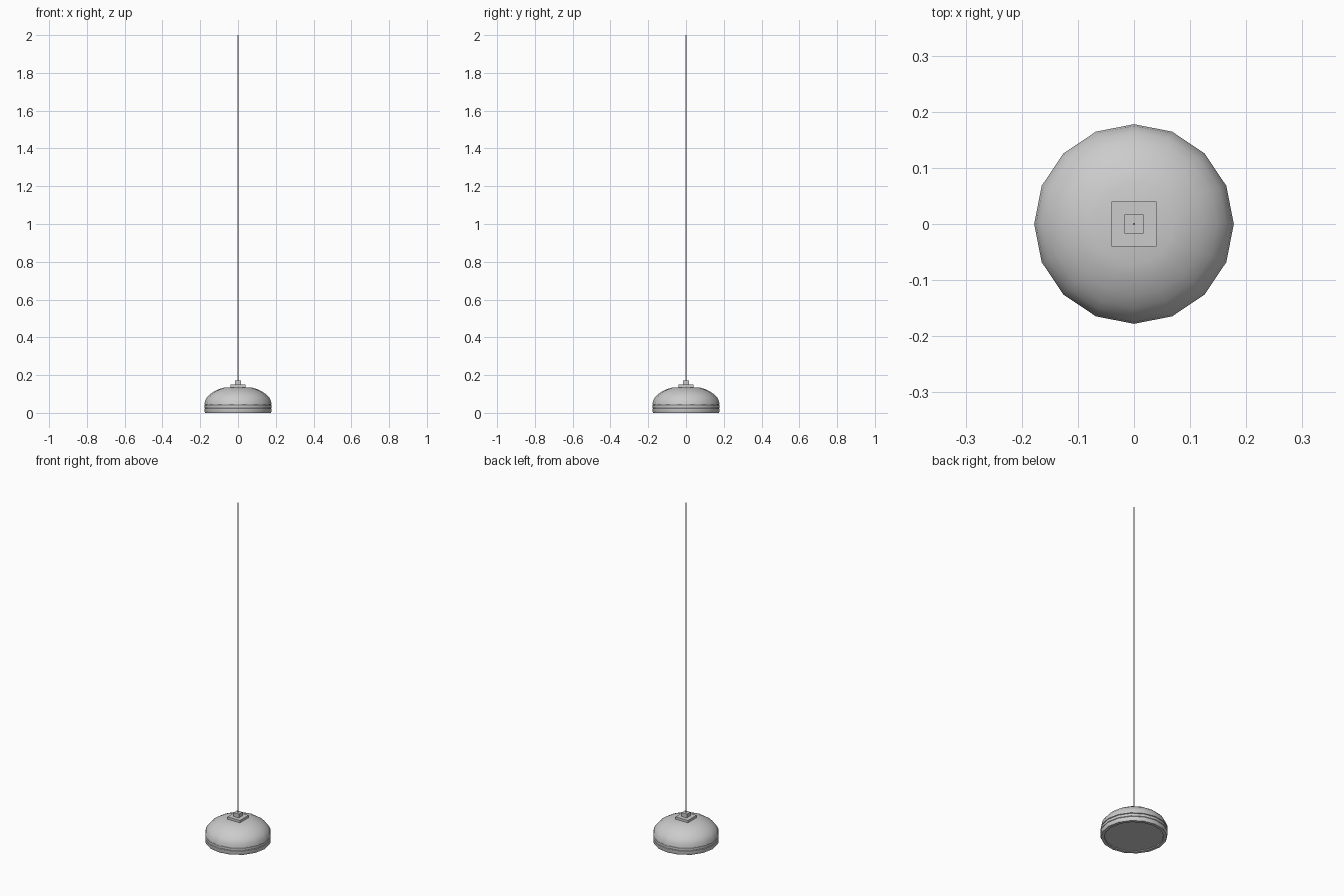
import bpy, bmesh, math

if "Cube" in bpy.data.objects:
    bpy.data.objects.remove(bpy.data.objects["Cube"])

SIDES = 16


def lathe(name, profile):
    """Spin an (r, z) profile around z; r = 0 ends are merged to a point."""
    bm = bmesh.new()
    verts = [bm.verts.new((r, 0, z)) for r, z in profile]
    edges = [bm.edges.new(p) for p in zip(verts, verts[1:])]
    bmesh.ops.spin(bm, geom=verts + edges, axis=(0, 0, 1), cent=(0, 0, 0),
                   angle=math.tau, steps=SIDES)
    bmesh.ops.remove_doubles(bm, verts=bm.verts, dist=1e-5)
    bmesh.ops.recalc_face_normals(bm, faces=bm.faces)
    me = bpy.data.meshes.new(name)
    bm.to_mesh(me)
    bm.free()
    ob = bpy.data.objects.new(name, me)
    bpy.context.collection.objects.link(ob)
    bpy.ops.object.select_all(action='DESELECT')
    ob.select_set(True)
    bpy.context.view_layer.objects.active = ob
    bpy.ops.object.shade_smooth_by_angle(angle=math.radians(35))
    return ob


def box(name, width, z0, z1):
    bpy.ops.mesh.primitive_cube_add(size=1, location=(0, 0, (z0 + z1) / 2))
    ob = bpy.context.object
    ob.name = name
    ob.scale = (width, width, z1 - z0)
    return ob


# Domed shade with a flat top
end = math.acos(0.07 / 0.178)
arc = [(0.178 * math.cos(end * i / 6), 0.045 + 0.098 * math.sin(end * i / 6))
       for i in range(7)]
lathe("shade", [(0, 0.045)] + arc + [(0, arc[-1][1])])

# Rim band with fine grooves and a narrow lip underneath
lathe("rim", [(0.155, 0.006), (0.157, 0), (0.174, 0), (0.177, 0.008),
              (0.177, 0.023), (0.174, 0.025), (0.177, 0.027),
              (0.177, 0.041), (0.173, 0.045)])

# Diffuser disc closing the underside
lathe("diffuser", [(0, 0.005), (0.156, 0.005)])

# Square mounting plate, cord grip and cord
box("mount_plate", 0.081, 0.134, 0.149)
box("cord_grip", 0.034, 0.149, 0.171)
box("cord", 0.004, 0.171, 2.0)
